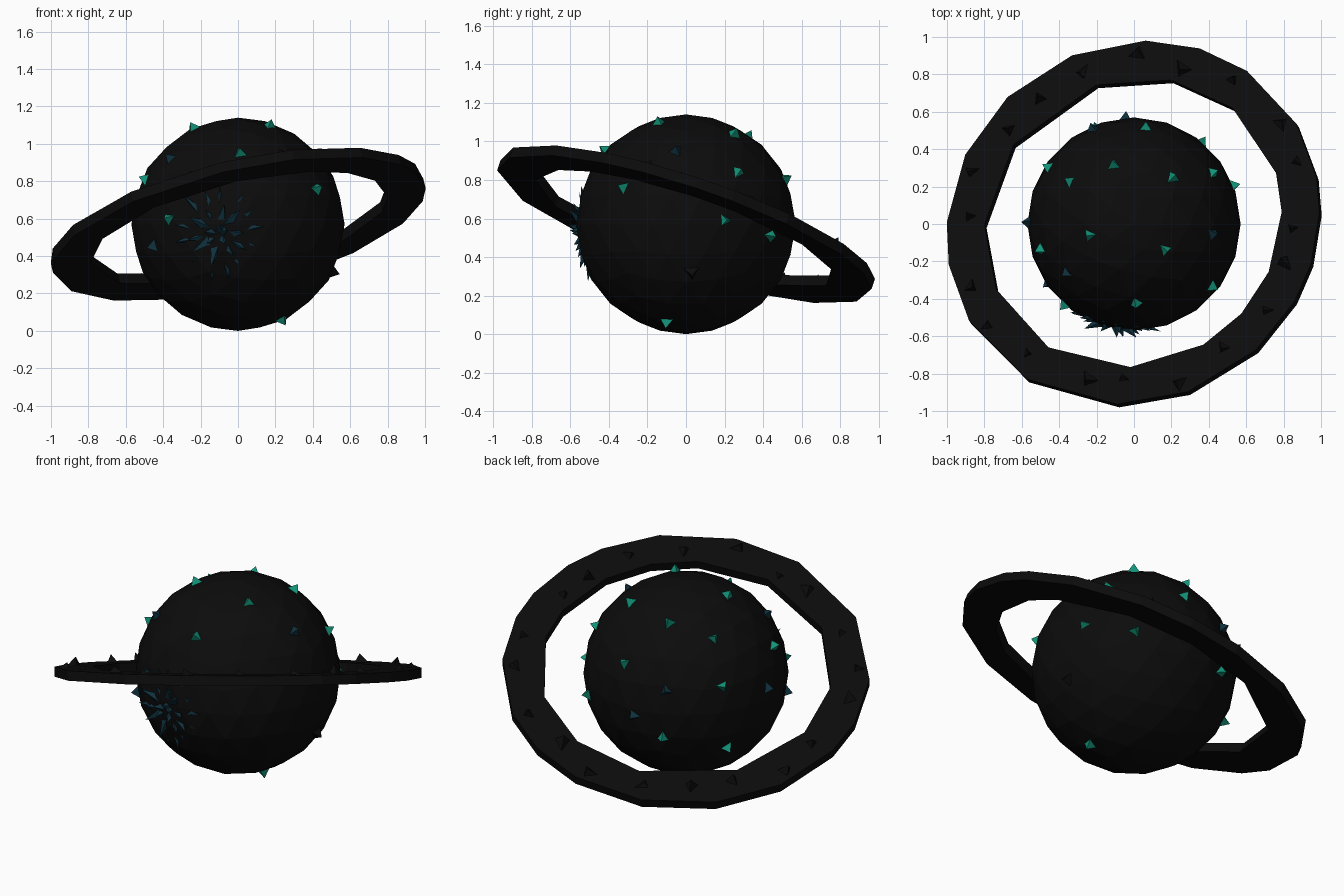
import bpy, bmesh, math, random
from mathutils import Vector

if "Cube" in bpy.data.objects:
    bpy.data.objects.remove(bpy.data.objects["Cube"])

random.seed(4)
C = Vector((0, 0, 0.57))
SX, SY = 0.235, -0.335                       # ring plane slopes
N = Vector((-SX, -SY, 1)).normalized()


def mat(name, col):
    m = bpy.data.materials.new(name)
    m.diffuse_color = (*col, 1)
    m.use_nodes = True
    m.node_tree.nodes["Principled BSDF"].inputs["Base Color"].default_value = m.diffuse_color
    return m


BLACK = mat("black", (0.0035, 0.0035, 0.0035))
GREEN = mat("green", (0.006, 0.29, 0.19))
BLUE = mat("deep_blue", (0.005, 0.032, 0.05))


def finish(bm, name, m):
    bmesh.ops.recalc_face_normals(bm, faces=bm.faces)
    me = bpy.data.meshes.new(name)
    bm.to_mesh(me)
    bm.free()
    me.materials.append(m)
    ob = bpy.data.objects.new(name, me)
    bpy.context.collection.objects.link(ob)
    return ob


def spike(bm, base, direction, radius, length, sides=3):
    """Pyramid with its base at a point, aimed along a direction."""
    d = direction.normalized()
    u = d.orthogonal().normalized()
    w = d.cross(u)
    off = random.uniform(0, 6.28)
    ring = []
    for i in range(sides):
        a = off + 2 * math.pi * i / sides
        ring.append(bm.verts.new(base + radius * (u * math.cos(a) + w * math.sin(a))))
    tip = bm.verts.new(base + d * length)
    for i in range(sides):
        bm.faces.new((ring[i], ring[(i + 1) % sides], tip))
    bm.faces.new(ring[::-1])


# planet body
bm = bmesh.new()
bmesh.ops.create_icosphere(bm, subdivisions=3, radius=0.57)
bmesh.ops.translate(bm, vec=C, verts=bm.verts)
finish(bm, "planet", BLACK)


def ring_point(deg, r):
    a = math.radians(deg)
    x, y = math.cos(a), math.sin(a)
    s = SX * x + SY * y
    return C + Vector((x, y, s)) * (r / math.sqrt(1 + s * s))


# tilted ring: uneven polygon outside and inside, given thickness
outer = [3, 14, 31, 53, 69, 86, 110, 135, 158, 180, 193, 211, 236, 265, 288, 314, 334, 347]
inner = [4, 19, 49, 75, 105, 147, 181, 206, 236, 269, 300, 320, 340]
bm = bmesh.new()
edges = []
for angles, r in ((outer, 1.022), (inner, 0.815)):
    vs = [bm.verts.new(ring_point(a, r) - N * 0.028) for a in angles]
    edges += [bm.edges.new((vs[i], vs[(i + 1) % len(vs)])) for i in range(len(vs))]
bmesh.ops.triangle_fill(bm, edges=edges, use_beauty=True, normal=N)
ext = bmesh.ops.extrude_face_region(bm, geom=bm.faces[:], use_keep_orig=True)
top = [g for g in ext["geom"] if isinstance(g, bmesh.types.BMVert)]
bmesh.ops.translate(bm, vec=N * 0.056, verts=top)
finish(bm, "ring", BLACK)

# small rock shards on the ring's upper face
bm = bmesh.new()
for i in range(20):
    p = ring_point(i * 18 + random.uniform(-4, 4), random.uniform(0.87, 0.96))
    tilt = Vector((random.uniform(-.3, .3), random.uniform(-.3, .3), 0))
    spike(bm, p + N * 0.015, N + tilt, random.uniform(0.04, 0.065), random.uniform(0.035, 0.07))
finish(bm, "ring_shards", BLACK)


def shards(name, m, dirs, radius=0.062):
    bm = bmesh.new()
    for p in dirs:
        d = (Vector(p) - C).normalized()
        spike(bm, C + d * 0.535, d, radius, 0.072)
    finish(bm, name, m)


# crystals scattered on the planet
shards("green_crystals", GREEN, [
    (-.46, .30, .72), (-.35, .23, .96), (-.11, .32, 1.03), (.06, .52, .81),
    (.21, .25, 1.04), (.36, .44, .51), (.42, .27, .84), (.53, .20, .59),
    (-.24, -.06, 1.08), (.17, -.14, 1.1), (.42, -.33, .76), (-.50, -.14, .81),
    (-.37, -.43, .60), (.01, -.42, .95), (.24, -.10, .06), (-.2, .51, .42),
    (-.45, .24, .32)])
shards("blue_crystals", BLUE, [
    (.42, -.05, .95), (-.36, -.26, .92), (-.22, .51, .71), (-.04, .57, .53),
    (-.565, .01, .63), (-.46, -.32, .45)])
shards("dark_shard", BLACK, [(.51, .03, .32)], 0.07)

# starburst crystal cluster on the front
bm = bmesh.new()
out = (Vector((-.11, -.555, .52)) - C).normalized()
u = out.orthogonal().normalized()
w = out.cross(u)
root = C + out * 0.5
for count, reach, lift in ((13, 0.26, 0.03), (10, 0.17, 0.08), (5, 0.07, 0.10)):
    for i in range(count):
        a = 2 * math.pi * (i + random.uniform(-.3, .3)) / count
        t = u * math.cos(a) + w * math.sin(a)
        v = t * reach * random.uniform(.8, 1.12) + out * lift * random.uniform(.7, 1.2)
        spike(bm, root + v * 0.3, v, 0.038, v.length * 0.7, 4)
finish(bm, "crystal_cluster", BLUE)
